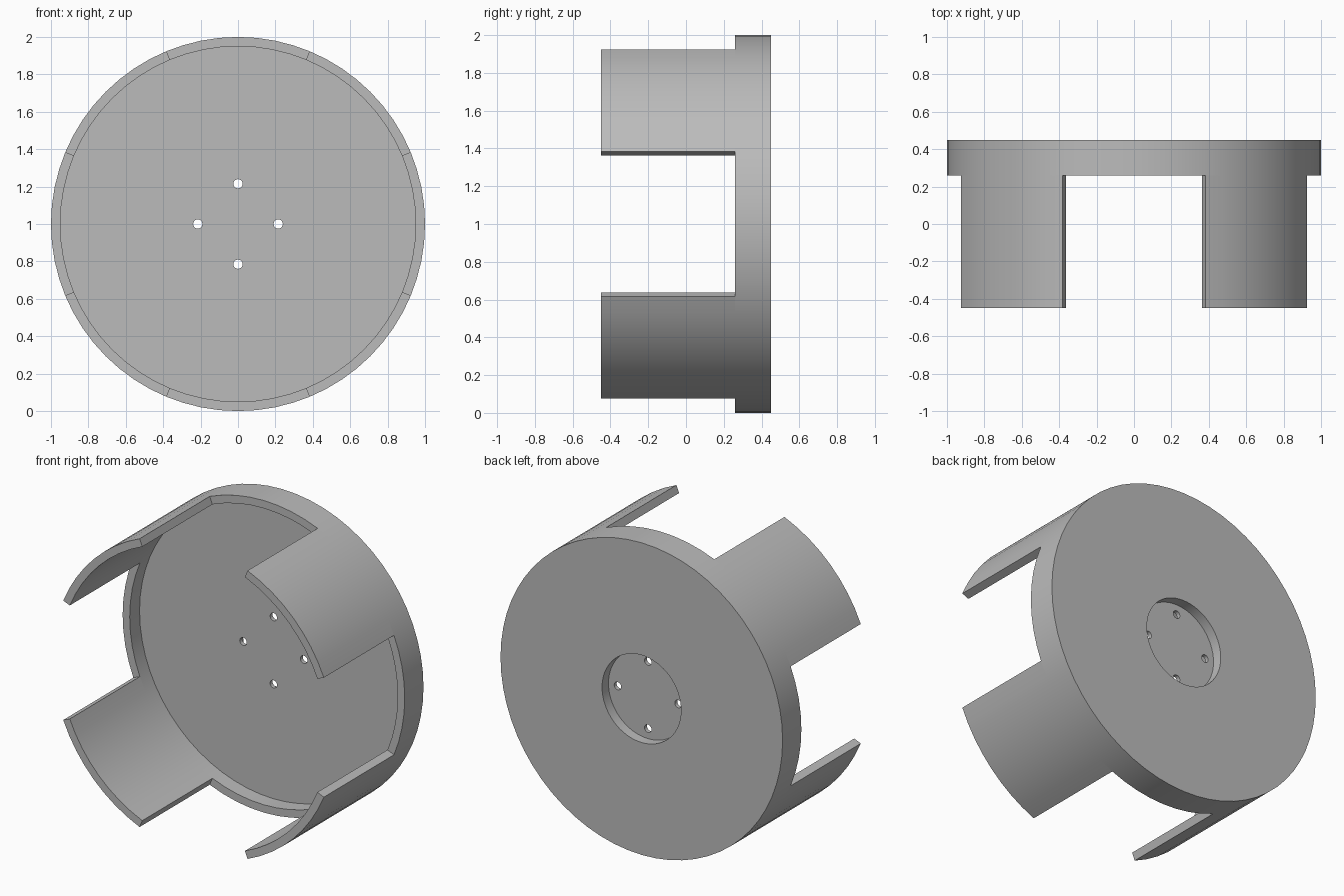
import bpy, bmesh, math
from mathutils import Matrix, Vector

cube = bpy.data.objects.get("Cube")
if cube:
    bpy.data.objects.remove(cube, do_unlink=True)

SIDES = 64
FRONT, RIM, FLOOR, RECESS, BACK = -0.45, 0.26, 0.36, 0.385, 0.45
OUTER, INNER, HUB = 1.0, 0.95, 0.28
HOLE_RADIUS, HOLE_OFFSET = 0.025, 0.215
CENTRE = Vector((0, 0, 1))

grey = bpy.data.materials.new("plain grey")
grey.use_nodes = True
colour = (0.5, 0.5, 0.5, 1)
grey.diffuse_color = colour
grey.node_tree.nodes["Principled BSDF"].inputs["Base Color"].default_value = colour


def finish(bm, name):
    mesh = bpy.data.meshes.new(name)
    bm.to_mesh(mesh)
    bm.free()
    mesh.materials.append(grey)
    obj = bpy.data.objects.new(name, mesh)
    bpy.context.collection.objects.link(obj)
    obj.location = CENTRE
    return obj


# Shallow dish with a raised rim and a round recess in the back
bm = bmesh.new()
profile = [(0, FLOOR), (INNER, FLOOR), (INNER, RIM), (OUTER, RIM),
           (OUTER, BACK), (HUB, BACK), (HUB, RECESS), (0, RECESS)]
points = [bm.verts.new((r, y, 0)) for r, y in profile]
edges = [bm.edges.new(pair) for pair in zip(points, points[1:])]
bmesh.ops.spin(bm, geom=points + edges, cent=(0, 0, 0), axis=(0, 1, 0),
               angle=math.tau, steps=SIDES)
bmesh.ops.remove_doubles(bm, verts=bm.verts, dist=0.0005)
bmesh.ops.recalc_face_normals(bm, faces=bm.faces)


# Four curved tabs pulled forward from the rim on the diagonals
def is_tab(face):
    c = face.calc_center_median()
    angle = math.degrees(math.atan2(c.z, c.x)) % 90
    return abs(c.y - RIM) < 0.001 and 22.5 < angle < 67.5


lip = [f for f in bm.faces if is_tab(f)]
pulled = bmesh.ops.extrude_face_region(bm, geom=lip)["geom"]
bmesh.ops.translate(bm, vec=(0, FRONT - RIM, 0),
                    verts=[v for v in pulled if isinstance(v, bmesh.types.BMVert)])
bmesh.ops.recalc_face_normals(bm, faces=bm.faces)
# Merge the flat fans into clean discs
bmesh.ops.dissolve_limit(bm, angle_limit=math.radians(0.5),
                         verts=bm.verts, edges=bm.edges)
body = finish(bm, "tabbed_dish")

# Four screw holes through the hub
bm = bmesh.new()
for i in range(4):
    turn = Matrix.Rotation(i * math.pi / 2, 4, 'Y')
    place = Matrix.Translation((HOLE_OFFSET, FLOOR, 0)) @ Matrix.Rotation(math.pi / 2, 4, 'X')
    bmesh.ops.create_cone(bm, cap_ends=True, segments=16, radius1=HOLE_RADIUS,
                          radius2=HOLE_RADIUS, depth=0.3, matrix=turn @ place)
cutter = finish(bm, "hole_cutter")
cutter.hide_render = True

bpy.context.view_layer.objects.active = body
body.select_set(True)
cut = body.modifiers.new("screw holes", 'BOOLEAN')
cut.operation = 'DIFFERENCE'
cut.solver = 'EXACT'
cut.object = cutter
bpy.ops.object.modifier_apply(modifier=cut.name)
bpy.data.objects.remove(cutter, do_unlink=True)

bpy.ops.object.shade_smooth_by_angle(angle=math.radians(30))
